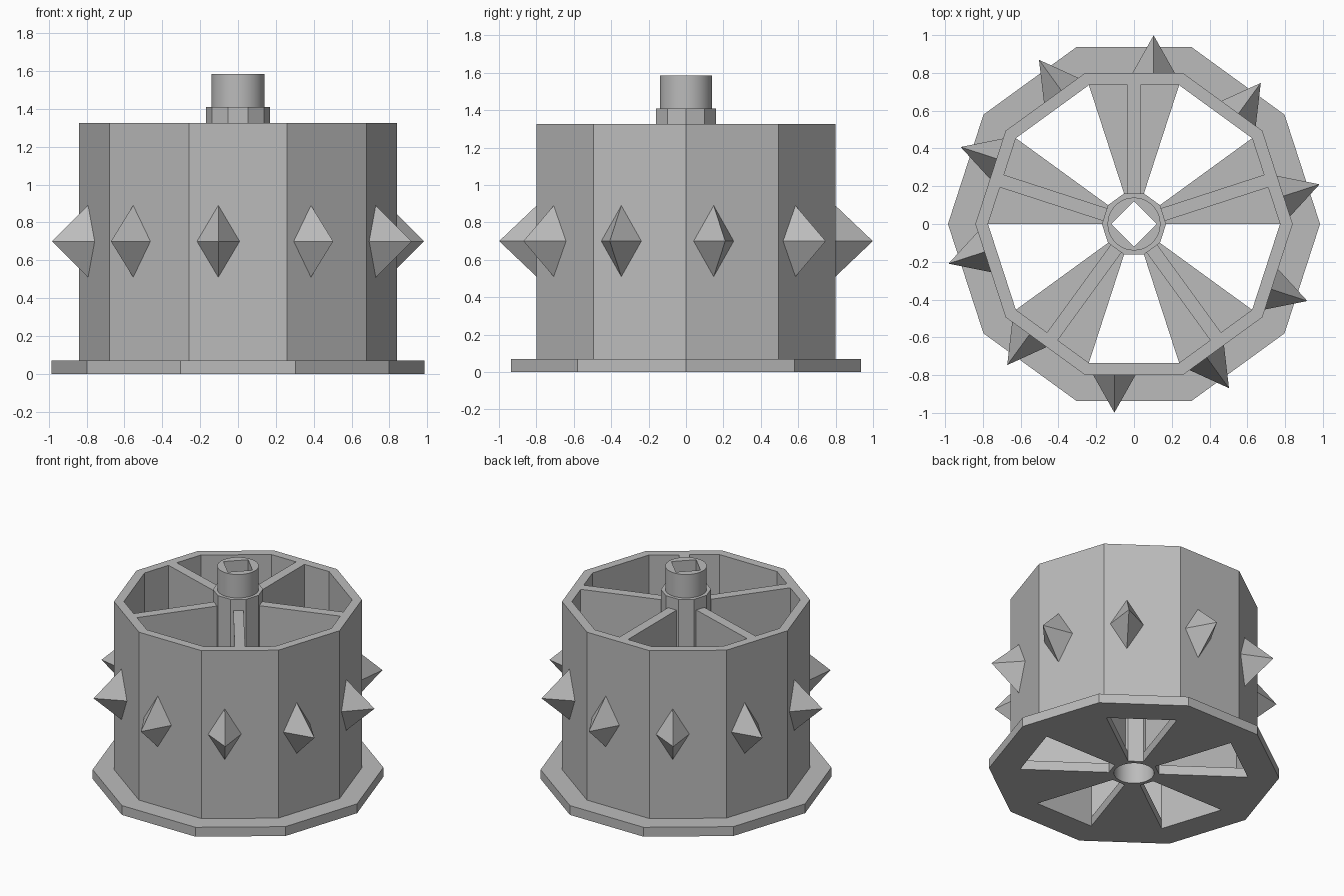
import bpy, bmesh, math
from mathutils import Matrix, Vector

if "Cube" in bpy.data.objects:
    bpy.data.objects.remove(bpy.data.objects["Cube"], do_unlink=True)

grey = bpy.data.materials.new("plain grey")
grey.use_nodes = True
colour = (0.5, 0.5, 0.5, 1)
grey.diffuse_color = colour
grey.node_tree.nodes["Principled BSDF"].inputs["Base Color"].default_value = colour

STEP = math.radians(36)
FLAT = math.cos(STEP / 2)
PLATE_TOP, DRUM_TOP, HUB_TOP, CAP_TOP = 0.07, 1.325, 1.41, 1.585
DRUM_R, DRUM_IN, HUB_R, BORE_R = 0.84, 0.773, 0.17, 0.136


def ring(sides, radius):
    return [(radius * math.cos(math.tau * i / sides),
             radius * math.sin(math.tau * i / sides)) for i in range(sides)]


def finish(name, bm):
    bmesh.ops.recalc_face_normals(bm, faces=bm.faces)
    mesh = bpy.data.meshes.new(name)
    bm.to_mesh(mesh)
    bm.free()
    mesh.materials.append(grey)
    obj = bpy.data.objects.new(name, mesh)
    bpy.context.collection.objects.link(obj)
    return obj


def prism(name, outline, z0, z1, angle=0):
    """Extrude a flat outline from z0 to z1, turned about z."""
    bm = bmesh.new()
    face = bm.faces.new([bm.verts.new((x, y, z0)) for x, y in outline])
    top = bmesh.ops.extrude_face_region(bm, geom=[face])["geom"]
    bmesh.ops.translate(bm, vec=(0, 0, z1 - z0),
                        verts=[v for v in top if isinstance(v, bmesh.types.BMVert)])
    bmesh.ops.rotate(bm, verts=bm.verts, matrix=Matrix.Rotation(angle, 3, "Z"))
    return finish(name, bm)


def tube(name, outer, inner, z0, z1):
    """Hollow prism whose two outlines have matching point counts."""
    bm = bmesh.new()
    loops = [[bm.verts.new((x, y, z)) for x, y in line]
             for line, z in ((outer, z0), (outer, z1), (inner, z1), (inner, z0))]
    n = len(outer)
    for a, b in zip(loops, loops[1:] + loops[:1]):
        for i in range(n):
            j = (i + 1) % n
            bm.faces.new((a[i], a[j], b[j], b[i]))
    return finish(name, bm)


def cut(target, cutter):
    mod = target.modifiers.new("cut", "BOOLEAN")
    mod.operation = "DIFFERENCE"
    mod.solver = "EXACT"
    mod.object = cutter
    bpy.context.view_layer.objects.active = target
    bpy.ops.object.modifier_apply(modifier=mod.name)
    bpy.data.objects.remove(cutter, do_unlink=True)


# Base plate with five wedge openings and a central bore
plate = prism("base_plate", ring(10, 0.985), 0, PLATE_TOP)
half = math.tan(STEP / 2)
near, far = HUB_R * FLAT, DRUM_IN * FLAT
wedge = [(near, -near * half), (far, -far * half), (far, far * half), (near, near * half)]
for i in range(5):
    cut(plate, prism("wedge_cutter", wedge, -0.1, 0.2, (2 * i - 0.5) * STEP))
cut(plate, prism("bore_cutter", ring(40, BORE_R), -0.1, 0.2))

# Drum wall
tube("drum_wall", ring(10, DRUM_R), ring(10, DRUM_IN), PLATE_TOP, DRUM_TOP)

# Hub with a round bore
hub = prism("hub", ring(10, HUB_R), PLATE_TOP, HUB_TOP)
cut(hub, prism("bore_cutter", ring(40, BORE_R), -0.1, 2))

# Round cap with a square socket
cap = prism("hub_cap", ring(40, 0.14), HUB_TOP, CAP_TOP)
cut(cap, prism("socket_cutter", ring(4, 0.12), 1, 2))

# Spokes
spoke = [(near, -0.035), (far, -0.035), (far, 0.035), (near, 0.035)]
for i in range(5):
    prism(f"spoke_{i + 1}", spoke, PLATE_TOP, DRUM_TOP, (2 * i + 0.5) * STEP)

# Pyramid spikes, one off-centre on each drum face
for i in range(10):
    bm = bmesh.new()
    wall, shift, z = DRUM_R * FLAT, -0.104, 0.7
    base = [bm.verts.new((wall, shift + a, z + b))
            for a, b in ((-0.1125, 0), (0, -0.19), (0.1125, 0), (0, 0.19))]
    tip = bm.verts.new((wall + 0.2, shift, z))
    bm.faces.new(base)
    for j in range(4):
        bm.faces.new((base[j], base[(j + 1) % 4], tip))
    bmesh.ops.rotate(bm, verts=bm.verts,
                     matrix=Matrix.Rotation((i + 0.5) * STEP, 3, "Z"))
    finish(f"spike_{i + 1}", bm)

# Smooth only the round surfaces
bpy.ops.object.select_all(action="DESELECT")
for obj in (plate, hub, cap):
    obj.select_set(True)
bpy.context.view_layer.objects.active = cap
bpy.ops.object.shade_smooth_by_angle(angle=math.radians(25))
